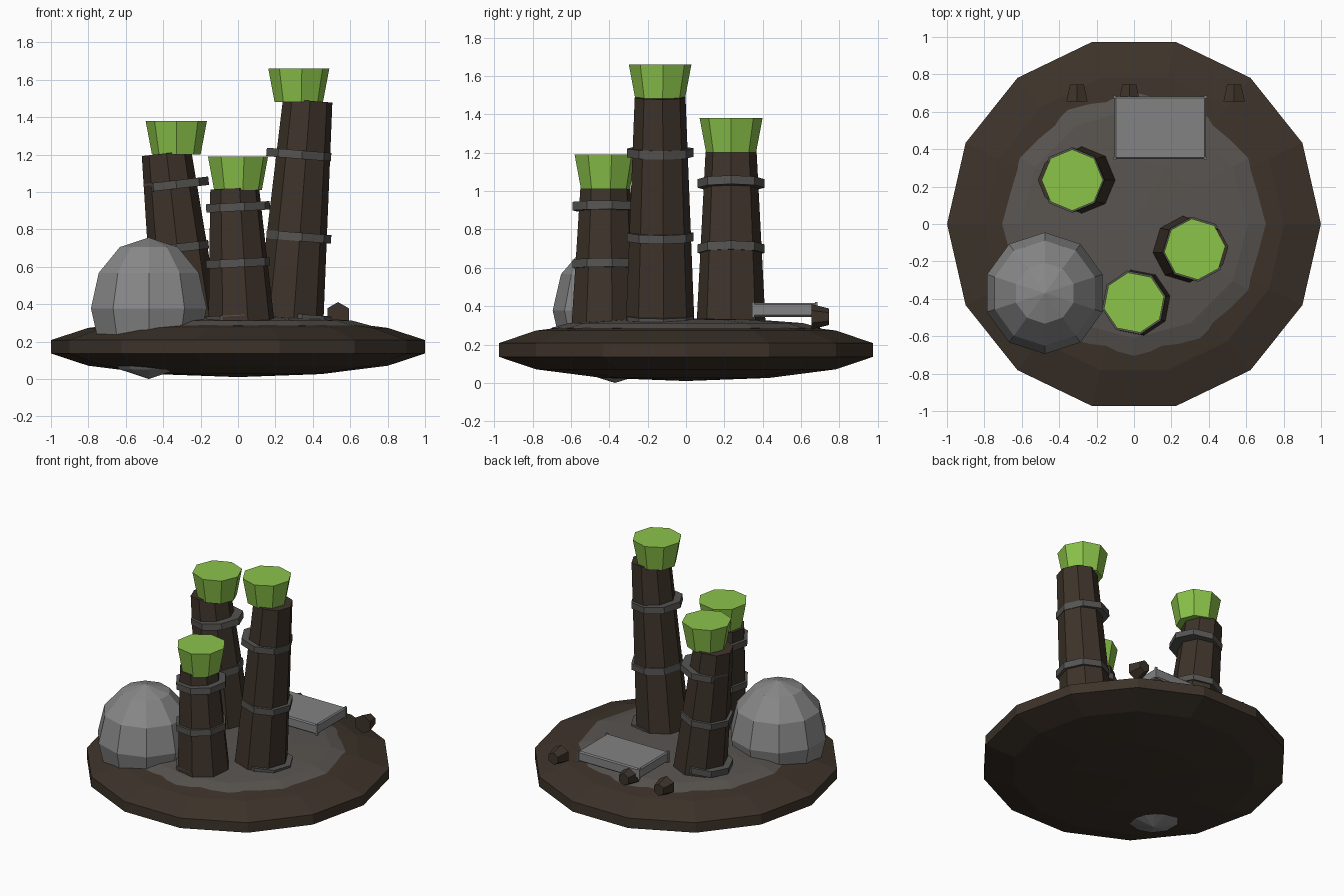
import bpy
import bmesh
from math import sin, cos, pi
from mathutils import Matrix, Vector

cube = bpy.data.objects.get("Cube")
if cube:
    bpy.data.objects.remove(cube, do_unlink=True)


def material(name, hex_code):
    """Flat material from an sRGB hex code, stored as linear values."""
    channels = [int(hex_code[i:i + 2], 16) / 255 for i in (0, 2, 4)]
    color = [c / 12.92 if c < 0.04 else ((c + 0.055) / 1.055) ** 2.4 for c in channels] + [1]
    mat = bpy.data.materials.new(name)
    mat.use_nodes = True
    mat.diffuse_color = color
    mat.node_tree.nodes["Principled BSDF"].inputs["Base Color"].default_value = color
    return mat


BROWN = material("dark brown earth", "3d332a")
ASH = material("warm grey ash", "585450")
BAND = material("band grey", "555452")
STONE = material("stone grey", "888888")
METAL = material("slab grey", "828282")
GREEN = material("bright green", "8bc34a")


def finish(name, bm, mat, matrix):
    bmesh.ops.recalc_face_normals(bm, faces=bm.faces)
    mesh = bpy.data.meshes.new(name)
    bm.to_mesh(mesh)
    bm.free()
    mesh.materials.append(mat)
    obj = bpy.data.objects.new(name, mesh)
    obj.matrix_world = matrix
    bpy.context.collection.objects.link(obj)
    return obj


def lathe(name, profile, sides, mat, matrix, start=0.0):
    """Faceted solid of revolution; ends are closed by a pole or a cap."""
    bm = bmesh.new()
    rings = []
    for r, z in profile:
        count = sides if r > 1e-4 else 1
        rings.append([bm.verts.new((r * cos(start + 2 * pi * i / sides),
                                    r * sin(start + 2 * pi * i / sides), z))
                      for i in range(count)])
    for low, high in zip(rings, rings[1:]):
        for i in range(sides):
            j = (i + 1) % sides
            corners = [low[i % len(low)], low[j % len(low)],
                       high[j % len(high)], high[i % len(high)]]
            bm.faces.new(list(dict.fromkeys(corners)))
    for ring in (rings[0], rings[-1]):
        if len(ring) > 1:
            bm.faces.new(ring)
    return finish(name, bm, mat, matrix)


def ball(name, center, radius, height, sides, rings, mat, start=0.0):
    profile = [(radius * sin(pi * i / rings), -height * cos(pi * i / rings))
               for i in range(rings + 1)]
    return lathe(name, profile, sides, mat, Matrix.Translation(center), start)


def frustum(name, r_low, r_high, height, sides, mat, matrix, start=0.0):
    return lathe(name, [(r_low, -height / 2), (r_high, height / 2)], sides, mat, matrix, start)


def box(name, center, size, mat, bevel=0.0):
    bm = bmesh.new()
    bmesh.ops.create_cube(bm, size=1, matrix=Matrix.Diagonal((*size, 1)))
    obj = finish(name, bm, mat, Matrix.Translation(center))
    if bevel:
        mod = obj.modifiers.new("edge", "BEVEL")
        mod.width = bevel
        mod.segments = 1
    return obj


# Ground: flattened faceted disc with an ash patch on top
ball("ground", (0, 0, 0.172), 1.025, 0.162, 14, 7, BROWN)
ball("ash_patch", (0, 0, 0.286), 0.705, 0.052, 12, 6, ASH)

# Boulder sunk through the ground
ball("boulder", (-0.477, -0.37, 0.378), 0.325, 0.378, 10, 6, STONE, pi / 2)


def tower(name, x, y, top, tilt, yaw, band_heights):
    """Leaning chimney with bands around its upright axis and a flared cap."""
    foot = 0.30
    lean = Matrix.Rotation(tilt, 4, "Y")
    frustum(name + "_shaft", 0.18, 0.133, top - foot, 8, BROWN,
            Matrix.Translation((x, y, (top + foot) / 2)) @ lean, yaw)
    for i, z in enumerate(band_heights):
        frustum(f"{name}_band_{i + 1}", 0.174, 0.174, 0.045, 8, BAND,
                Matrix.Translation((x, y, z)) @ lean, yaw)
    frustum(name + "_cap", 0.13, 0.164, 0.18, 8, GREEN,
            Matrix.Translation((x, y, top + 0.08)), yaw)


tower("tall_tower", 0.325, -0.135, 1.49, 0.08, 0.1, (0.325, 0.76, 1.20))
tower("middle_tower", -0.33, 0.235, 1.21, -0.115, 0.0, (0.36, 0.70, 1.04))
tower("short_tower", 0.0, -0.42, 1.02, -0.05, 0.2, (0.32, 0.62, 0.92))

# Slab at the back with slim corner posts
slab = Vector((0.14, 0.515, 0.381))
box("slab", slab, (0.49, 0.335, 0.072), METAL, 0.008)
for sx in (-1, 1):
    for sy in (-1, 1):
        box("slab_post", slab + Vector((sx * 0.242, sy * 0.164, 0)),
            (0.014, 0.014, 0.08), METAL)

# Stubby tapered stones lying along the back
for i, x in enumerate((-0.305, -0.025, 0.535)):
    frustum(f"back_stone_{i + 1}", 0.066, 0.043, 0.09, 6, BROWN,
            Matrix.Translation((x, 0.70, 0.345)) @ Matrix.Rotation(-pi / 2, 4, "X"), pi / 2)
